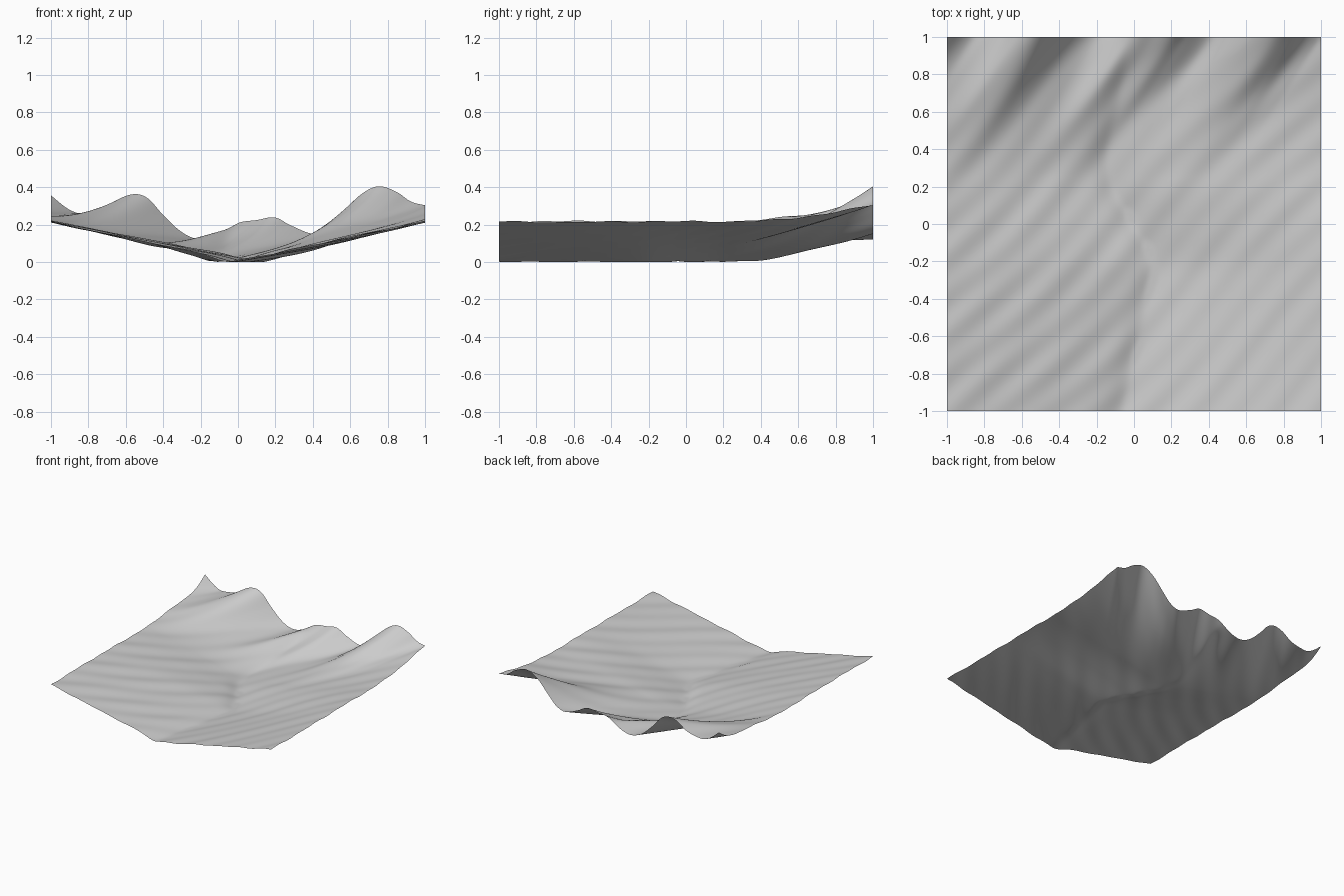
import bpy, bmesh, math

cube = bpy.data.objects.get("Cube")
if cube:
    bpy.data.objects.remove(cube)

CELLS = 130

# Mountain skyline along the back edge, as (x, z)
SKYLINE = [(-1, .355), (-.87, .265), (-.8, .262), (-.7, .295), (-.62, .345),
           (-.54, .365), (-.48, .34), (-.4, .25), (-.3, .165), (-.2, .12),
           (-.12, .137), (0, .213), (.1, .222), (.2, .24), (.28, .2),
           (.4, .15), (.48, .18), (.55, .25), (.65, .355), (.75, .405),
           (.85, .37), (.92, .325), (1, .305)]

# Meandering stream bed, as (y, x)
STREAM = [(-1, -.05), (-.8, -.01), (-.6, .03), (-.35, .09), (-.2, .1),
          (0, 0), (.2, -.11), (.4, -.13), (.7, -.06), (1, -.02)]


def curve(points, t):
    """Smooth cubic interpolation through the points, held at both ends."""
    if t <= points[0][0]:
        return points[0][1]
    if t >= points[-1][0]:
        return points[-1][1]
    i = next(k for k in range(len(points) - 1) if t <= points[k + 1][0])

    def slope(k):
        a, b = points[max(k - 1, 0)], points[min(k + 1, len(points) - 1)]
        return (b[1] - a[1]) / (b[0] - a[0])

    (t0, v0), (t1, v1) = points[i], points[i + 1]
    h = t1 - t0
    u = (t - t0) / h
    w = u * u * (3 - 2 * u)
    return (v0 + (v1 - v0) * w + h * u * (1 - u) ** 2 * slope(i)
            - h * u * u * (1 - u) * slope(i + 1))


def valley(x, y):
    """V-shaped valley that follows the stream, with a steeper right bank."""
    c = curve(STREAM, y)
    d = x - c
    reach = 1 - c if d > 0 else 1 + c
    rise = (math.hypot(d, .03) - .03) / reach
    bank = .016 * (1 - math.exp(-(d / .08) ** 2)) if d < 0 else 0
    return .222 * rise + bank * (1 - rise)


def ripples(x, y):
    """Faint diagonal undulation."""
    s, t = x - y, x + y
    return (.0025 * math.sin(27 * s + 1.5 * math.sin(2.3 * t))
            + .002 * math.sin(17 * s + 3 * t)
            + .002 * math.sin(5 * y + 2 * x))


def height(x, y):
    z = valley(x, y) + ripples(x, y)
    if y > .25:
        # Mountains fade forward along diagonal spurs
        sx = x + .65 * (1 - y)
        extra = curve(SKYLINE, sx) - valley(max(-1, min(1, sx)), 1)
        z += extra * ((y - .25) / .75) ** 1.75
    return max(z, 0)


# Terrain sheet
bm = bmesh.new()
bmesh.ops.create_grid(bm, x_segments=CELLS, y_segments=CELLS, size=1)
for v in bm.verts:
    v.co.z = height(v.co.x, v.co.y)
low = min(v.co.z for v in bm.verts)
for v in bm.verts:
    v.co.z -= low
for f in bm.faces:
    f.smooth = True
mesh = bpy.data.meshes.new("valley_terrain")
bm.to_mesh(mesh)
bm.free()
terrain = bpy.data.objects.new("valley_terrain", mesh)
bpy.context.collection.objects.link(terrain)

# Plain stone colour
stone = bpy.data.materials.new("light_grey")
stone.use_nodes = True
color = (.6, .6, .6, 1)
stone.diffuse_color = color
stone.node_tree.nodes["Principled BSDF"].inputs["Base Color"].default_value = color
mesh.materials.append(stone)
